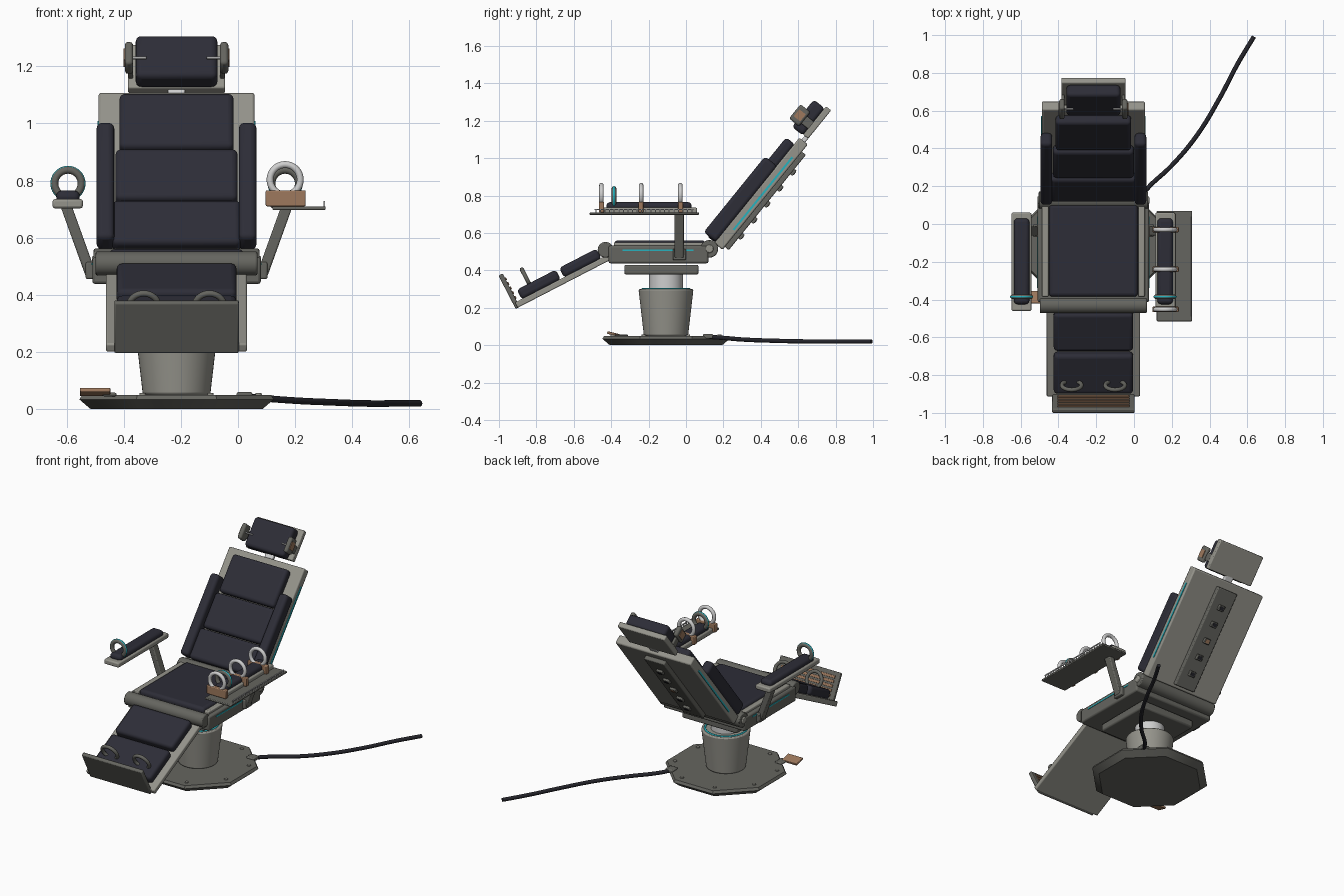
import bpy, math
from mathutils import Matrix, Vector

if "Cube" in bpy.data.objects:
    bpy.data.objects.remove(bpy.data.objects["Cube"])


def material(name, rgb):
    m = bpy.data.materials.new(name)
    m.diffuse_color = (*rgb, 1)
    m.use_nodes = True
    m.node_tree.nodes["Principled BSDF"].inputs["Base Color"].default_value = m.diffuse_color
    return m


PAD = material("dark upholstery", (0.026, 0.026, 0.038))
FRAME = material("warm grey metal", (0.30, 0.295, 0.26))
DARK = material("dark grey metal", (0.13, 0.13, 0.115))
STEEL = material("light steel", (0.62, 0.62, 0.62))
COPPER = material("copper brown", (0.34, 0.19, 0.11))
CYAN = material("cyan trim", (0.02, 0.45, 0.52))
RUBBER = material("black rubber", (0.018, 0.018, 0.024))

CX = -0.215           # centre line of the chair
WORLD = Matrix.Translation((CX, 0, 0))
# Tilted spaces: local y runs along the part, local z out of its upper face
BACK = Matrix.Translation((CX, 0.125, 0.515)) @ Matrix.Rotation(math.radians(51), 4, 'X')
LEG = Matrix.Translation((CX, -0.43, 0.51)) @ Matrix.Rotation(math.radians(27.3), 4, 'X')


def finish(ob, name, mat, bevel=0, segs=2):
    ob.name = name
    ob.data.materials.clear()
    ob.data.materials.append(mat)
    if bevel:
        b = ob.modifiers.new("bevel", 'BEVEL')
        b.width, b.segments = bevel, segs
    bpy.ops.object.shade_smooth_by_angle(angle=math.radians(35))
    return ob


def box(name, mat, x, y, z, space=WORLD, bevel=0.006, segs=2):
    """Box from three (low, high) ranges in the given space."""
    bpy.ops.mesh.primitive_cube_add(size=1)
    ob = bpy.context.object
    mid = [(a + b) / 2 for a, b in (x, y, z)]
    ob.data.transform(Matrix.Diagonal([b - a for a, b in (x, y, z)] + [1]))
    ob.matrix_world = space @ Matrix.Translation(mid)
    return finish(ob, name, mat, bevel, segs)


def pad(name, x, y, z, space=WORLD):
    return box(name, PAD, x, y, z, space, 0.02, 4)


def cone(name, mat, r1, r2, z, at=(0, 0), n=48, space=WORLD, turn=0, bevel=0):
    bpy.ops.mesh.primitive_cone_add(vertices=n, radius1=r1, radius2=r2, depth=z[1] - z[0])
    ob = bpy.context.object
    ob.matrix_world = space @ Matrix.Translation((*at, sum(z) / 2)) @ Matrix.Rotation(turn, 4, 'Z')
    return finish(ob, name, mat, bevel)


def ring(name, mat, at, major, minor, space=WORLD, upright=True):
    bpy.ops.mesh.primitive_torus_add(major_radius=major, minor_radius=minor,
                                     major_segments=40, minor_segments=12)
    ob = bpy.context.object
    ob.matrix_world = space @ Matrix.Translation(at) @ Matrix.Rotation(math.pi / 2 * upright, 4, 'X')
    return finish(ob, name, mat)


def axle(name, mat, y, z, r, half, space=WORLD):
    """Cylinder lying across the chair."""
    tip = space @ Matrix.Translation((0, y, z)) @ Matrix.Rotation(math.pi / 2, 4, 'Y')
    return cone(name, mat, r, r, (-half, half), n=32, space=tip, bevel=0.006)


def span(s, a, b):
    """Range a..b mirrored to side s."""
    return tuple(sorted((s * a, s * b)))


# Octagonal floor plate with sloped underside, and bolts
BY = -0.107
eighth = math.pi / 8
cone("floor_plate_underside", DARK, 0.325, 0.368, (0, 0.034), (0, BY), 8, turn=eighth)
cone("floor_plate_top", DARK, 0.368, 0.358, (0.034, 0.05), (0, BY), 8, turn=eighth)
for i in range(8):
    a = eighth + i * math.pi / 4
    cone("floor_bolt", FRAME, 0.011, 0.011, (0.048, 0.056),
         (0.31 * math.cos(a), BY + 0.31 * math.sin(a)), 12)

# Foot pedal
tilt = WORLD @ Matrix.Translation((-0.285, -0.388, 0.06)) @ Matrix.Rotation(-0.25, 4, 'X')
box("foot_pedal", COPPER, (-0.053, 0.053), (-0.034, 0.034), (-0.007, 0.007), tilt, 0.003)
box("pedal_mount", DARK, (-0.26, -0.21), (-0.38, -0.31), (0.045, 0.058))

# Column
cone("column", FRAME, 0.118, 0.147, (0.05, 0.30), (0, BY), bevel=0.008)
ring("column_light_ring", CYAN, (0, BY, 0.30), 0.125, 0.006, upright=False)
cone("piston", STEEL, 0.09, 0.09, (0.29, 0.39), (0, BY))
box("lift_plate", DARK, (-0.2, 0.2), (-0.33, 0.067), (0.378, 0.43), bevel=0.01)

# Seat
box("seat_body", DARK, (-0.295, 0.295), (-0.414, 0.12), (0.438, 0.532), bevel=0.01)
pad("seat_cushion", (-0.236, 0.236), (-0.385, 0.105), (0.50, 0.56))
axle("front_hinge", DARK, -0.43, 0.51, 0.042, 0.283)
axle("rear_hinge", DARK, 0.125, 0.515, 0.047, 0.29)
for s in (-1, 1):
    box("seat_rail", FRAME, span(s, 0.238, 0.272), (-0.385, 0.105), (0.52, 0.55))
    box("seat_light_strip", CYAN, span(s, 0.29, 0.298), (-0.34, 0.04), (0.504, 0.512), bevel=0)
    axle("hinge_cap", FRAME, 0.125, 0.515, 0.022, 0.296)

# Backrest
box("back_panel", FRAME, (-0.273, 0.273), (0.04, 0.765), (-0.058, 0), BACK, 0.008)
for y0, y1, w in ((0.045, 0.24, 0.226), (0.246, 0.472, 0.214), (0.478, 0.722, 0.2)):
    pad("back_cushion", (-w, w), (y0, y1), (-0.005, 0.056), BACK)
for s in (-1, 1):
    pad("side_bolster", span(s, 0.218, 0.28), (0.05, 0.572), (-0.005, 0.08), BACK)
    box("back_light_strip", CYAN, span(s, 0.27, 0.277), (0.16, 0.66), (-0.042, -0.031), BACK, 0)
box("spine_plate", DARK, (-0.075, 0.075), (0.06, 0.715), (-0.085, -0.055), BACK)
for i in range(5):
    d = 0.16 + 0.11 * i
    box("spine_socket", DARK, (-0.022, 0.022), (d - 0.018, d + 0.018), (-0.1, -0.08), BACK, 0.004)
    box("spine_contact", COPPER if i == 2 else RUBBER, (-0.014, 0.014), (d - 0.011, d + 0.011),
        (-0.102, -0.098), BACK, 0)

# Headrest with side clamps
box("head_neck", STEEL, (-0.03, 0.03), (0.74, 0.83), (-0.04, -0.015), BACK)
box("head_panel", FRAME, (-0.17, 0.17), (0.79, 0.985), (-0.04, -0.005), BACK)
pad("head_cushion", (-0.143, 0.143), (0.785, 0.972), (-0.008, 0.068), BACK)
for s in (-1, 1):
    box("head_clamp", DARK, span(s, 0.152, 0.181), (0.81, 0.908), (0.04, 0.108), BACK, 0.01)
    box("clamp_arm", DARK, span(s, 0.152, 0.168), (0.83, 0.88), (-0.03, 0.06), BACK)
    box("clamp_plate", COPPER, span(s, 0.179, 0.185), (0.835, 0.883), (0.052, 0.096), BACK, 0)
    box("clamp_pin", STEEL, span(s, 0.105, 0.16), (0.855, 0.863), (0.07, 0.078), BACK, 0.002)

# Leg rest, footboard and ankle hoops
box("leg_panel", FRAME, (-0.247, 0.247), (-0.56, 0), (-0.06, -0.028), LEG)
for y0, y1 in ((-0.265, -0.04), (-0.52, -0.285)):
    pad("leg_cushion", (-0.21, 0.21), (y0, y1), (-0.032, 0.028), LEG)
box("footboard", DARK, (-0.218, 0.218), (-0.572, -0.547), (-0.06, 0.14), LEG)
for i in range(5):
    z = -0.005 + 0.028 * i
    box("footboard_slat", COPPER, (-0.19, 0.19), (-0.549, -0.541), (z - 0.008, z + 0.008), LEG, 0.002)
for s in (-1, 1):
    ring("ankle_hoop", DARK, (s * 0.115, -0.446, 0.06), 0.052, 0.011, LEG)

# Arm posts, arm pads and wrist rings on both sides
AX = 0.38
for s in (-1, 1):
    box("arm_bracket", DARK, span(s, 0.285, 0.318), (-0.07, 0.0), (0.455, 0.515))
    lean = Matrix.Shear('XY', 4, (s * 0.36, 0))
    post = box("arm_post", DARK, (-0.02, 0.02), (-0.062, -0.012), (-0.125, 0.125))
    post.data.transform(lean)
    post.matrix_world = WORLD @ Matrix.Translation((s * 0.343, -0.037, 0.59))
    box("arm_plate", FRAME, span(s, AX - 0.052, AX + 0.054), (-0.46, 0.06), (0.703, 0.735), bevel=0.008)
    pad("arm_pad", span(s, AX - 0.041, AX + 0.041), (-0.425, 0.03), (0.722, 0.765))
    ring("wrist_ring", DARK, (s * AX, -0.385, 0.79), 0.047, 0.013)
    ring("wrist_ring_light", CYAN, (s * AX, -0.385, 0.79), 0.0555, 0.006)

# Instrument tray with steel hoops on one side
box("tray", DARK, (0.335, 0.522), (-0.515, 0.07), (0.697, 0.71), bevel=0.004)
box("tray_rail", STEEL, (0.514, 0.52), (-0.49, 0.04), (0.723, 0.729), bevel=0)
for i in range(22):
    y = -0.485 + 0.0245 * i
    box("tray_pin", STEEL, (0.514, 0.519), (y, y + 0.006), (0.705, 0.726), bevel=0)
for y in (-0.03, -0.24, -0.452):
    box("hoop_base", COPPER, (0.312, 0.452), (y - 0.014, y + 0.014), (0.71, 0.766), bevel=0.005)
    ring("steel_hoop", STEEL, (AX, y, 0.803), 0.053, 0.012)

# Power cable with its socket
path = [(0.02, 0.12, 0.045), (0.07, 0.187, 0.04), (0.2, 0.31, 0.03), (0.33, 0.465, 0.024),
        (0.45, 0.66, 0.02), (0.55, 0.85, 0.02), (0.635, 0.992, 0.02)]
cu = bpy.data.curves.new("power_cable", 'CURVE')
cu.dimensions = '3D'
cu.bevel_depth, cu.bevel_resolution, cu.use_fill_caps = 0.012, 3, True
sp = cu.splines.new('BEZIER')
sp.bezier_points.add(len(path) - 1)
for p, co in zip(sp.bezier_points, path):
    p.co = Vector(co)
    p.handle_left_type = p.handle_right_type = 'AUTO'
cu.materials.append(RUBBER)
bpy.context.collection.objects.link(bpy.data.objects.new("power_cable", cu))
box("cable_socket", DARK, (0.21, 0.265), (0.09, 0.145), (0.035, 0.06))
